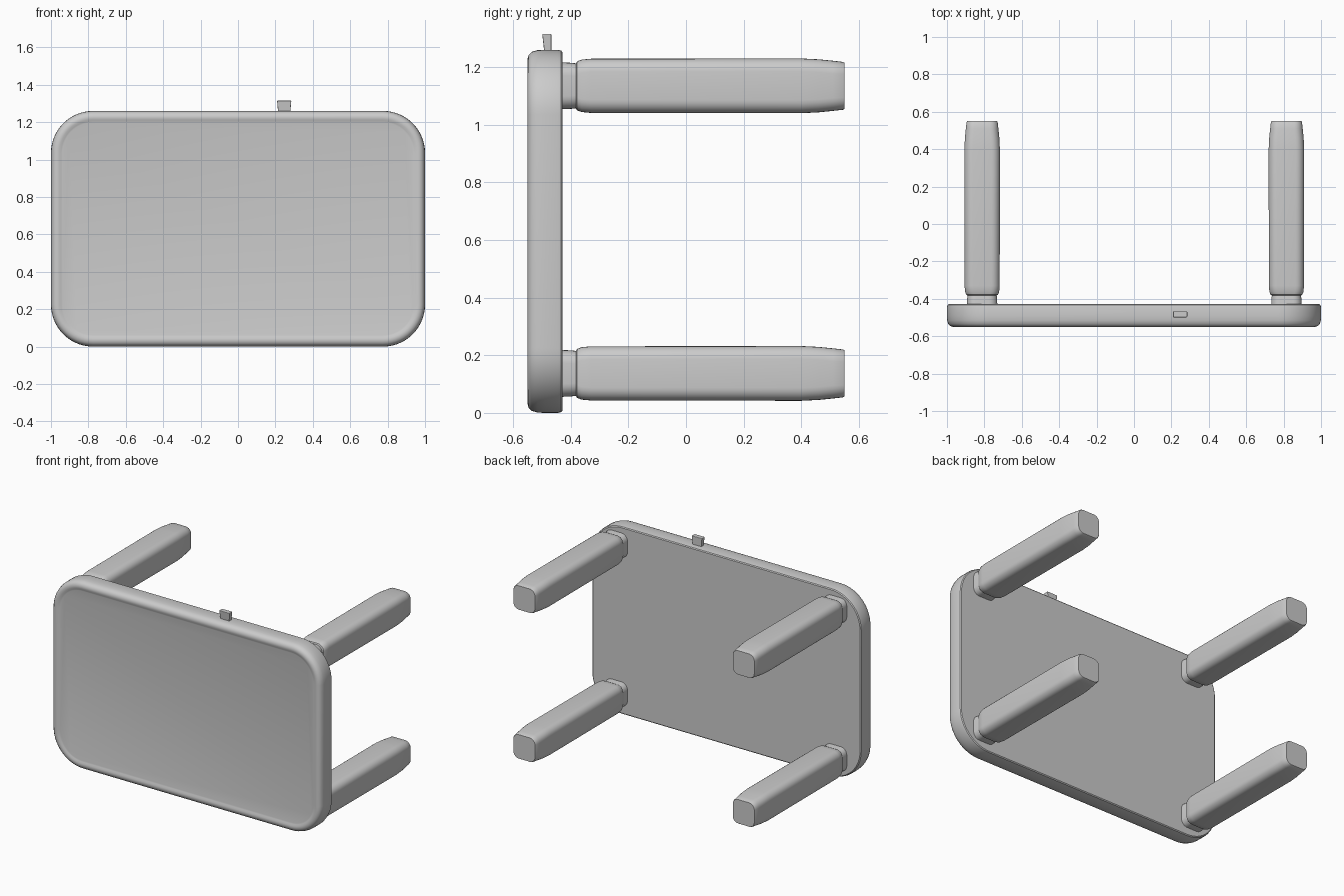
import bpy, bmesh
from math import sin, cos, pi

if "Cube" in bpy.data.objects:
    bpy.data.objects.remove(bpy.data.objects["Cube"])


def ring(hw, hh, r, n=8):
    # rounded rectangle outline in x-z
    pts = []
    for k, (sx, sz) in enumerate([(1, 1), (-1, 1), (-1, -1), (1, -1)]):
        for i in range(n + 1):
            a = (k + i / n) * pi / 2
            pts.append((sx * (hw - r) + r * cos(a), sz * (hh - r) + r * sin(a)))
    return pts


def loft(name, cx, cz, sections, n=8, angle=0.6):
    # sections along y: (y, half width, half height, corner radius)
    bm = bmesh.new()
    loops = [[bm.verts.new((cx + x, y, cz + z)) for x, z in ring(hw, hh, r, n)]
             for y, hw, hh, r in sections]
    for a, b in zip(loops, loops[1:]):
        for i in range(len(a)):
            j = (i + 1) % len(a)
            bm.faces.new((a[i], a[j], b[j], b[i]))
    bm.faces.new(loops[0])
    bm.faces.new(loops[-1])
    bmesh.ops.recalc_face_normals(bm, faces=bm.faces)
    mesh = bpy.data.meshes.new(name)
    bm.to_mesh(mesh)
    bm.free()
    ob = bpy.data.objects.new(name, mesh)
    bpy.context.collection.objects.link(ob)
    bpy.ops.object.select_all(action='DESELECT')
    ob.select_set(True)
    bpy.context.view_layer.objects.active = ob
    bpy.ops.object.shade_smooth_by_angle(angle=angle)
    return ob


# Table top, lying on its side: soft front rim around a barely sunken panel
W, H, R = 1.0, 0.63, 0.225
profile = [(-0.543, 0.062), (-0.545, 0.054), (-0.549, 0.044), (-0.55, 0.032),
           (-0.546, 0.018), (-0.535, 0.007), (-0.515, 0.001), (-0.49, 0.0),
           (-0.445, 0.0), (-0.433, 0.003), (-0.428, 0.009)]
loft("table_top", 0, 0.63, [(y, W - d, H - d, R - d) for y, d in profile], n=14)

# Four legs with a narrower neck at the table top and tapered feet
leg = [(-0.45, 0.082, 0.082, 0.045), (-0.40, 0.080, 0.080, 0.045),
       (-0.382, 0.078, 0.078, 0.045), (-0.378, 0.085, 0.085, 0.045),
       (-0.362, 0.091, 0.091, 0.045), (-0.33, 0.094, 0.094, 0.045),
       (0.40, 0.095, 0.095, 0.045), (0.46, 0.092, 0.092, 0.045),
       (0.51, 0.087, 0.087, 0.045), (0.545, 0.083, 0.083, 0.042),
       (0.55, 0.080, 0.080, 0.040)]
for side, x in (("left", -0.812), ("right", 0.815)):
    for level, z in (("lower", 0.137), ("upper", 1.135)):
        loft(f"{level}_{side}_leg", x, z, leg, n=6)

# Small tab on the upper edge, flaring slightly upward
bpy.ops.mesh.primitive_cube_add(size=1, location=(0.247, -0.482, 1.28))
tab = bpy.context.object
tab.name = "edge_tab"
for v in tab.data.vertices:
    top = v.co.z > 0
    v.co.x *= 0.076 if top else 0.064
    v.co.y = v.co.y * (0.032 if top else 0.024) - (0.001 if top else -0.003)
    v.co.z *= 0.07
bev = tab.modifiers.new("soft_edges", 'BEVEL')
bev.width = 0.003
bev.segments = 2
